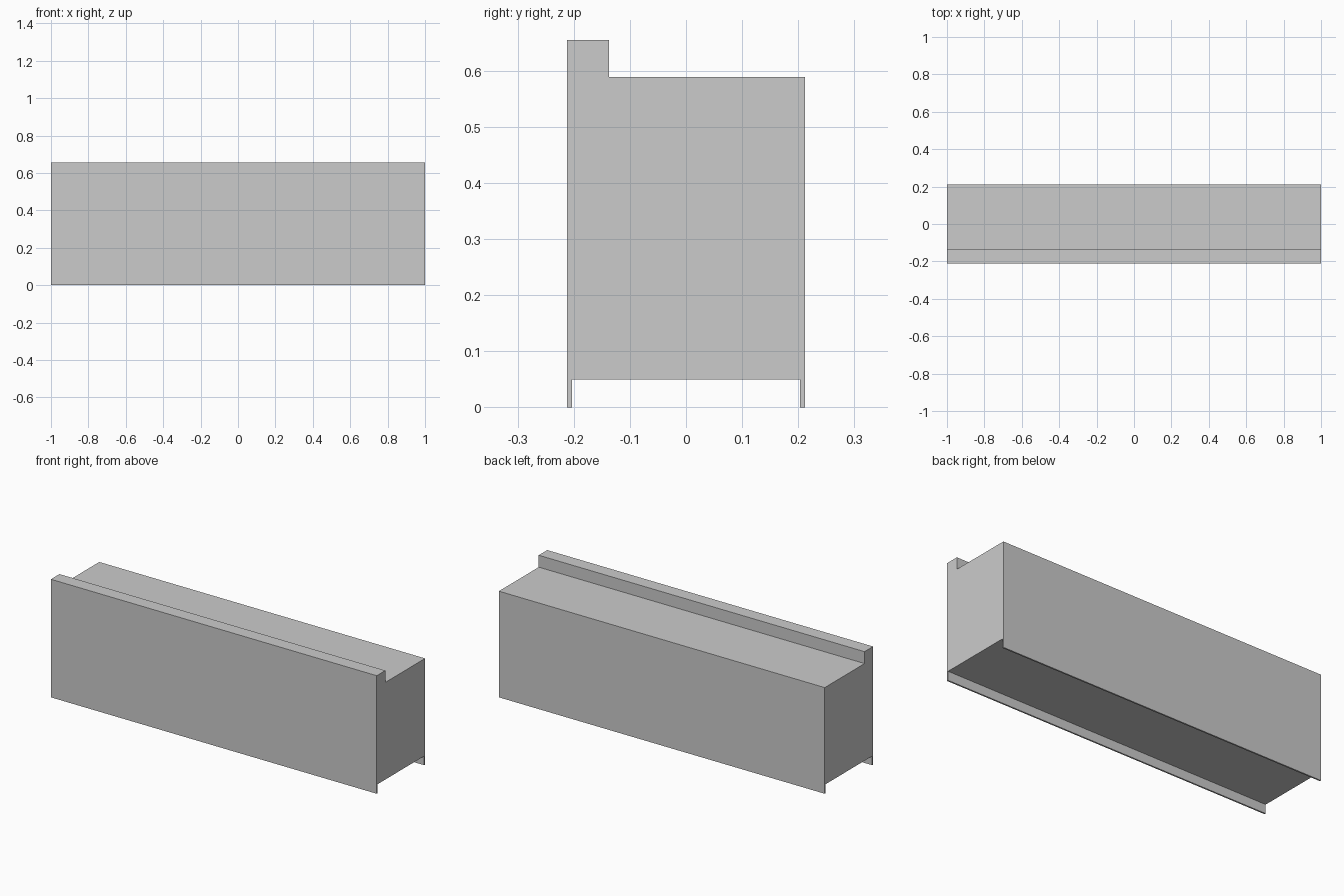
import bpy, bmesh

if "Cube" in bpy.data.objects:
    bpy.data.objects.remove(bpy.data.objects["Cube"])

# Side profile (y, z): solid body, raised front lip, open channel between two thin skirts
W, T = 0.212, 0.0085
profile = [(-W, 0), (-W + T, 0), (-W + T, 0.05), (W - T, 0.05), (W - T, 0), (W, 0),
           (W, 0.589), (-0.137, 0.589), (-0.137, 0.655), (-W, 0.655)]

# Extrude the profile along the full length
bm = bmesh.new()
end = bm.faces.new([bm.verts.new((-1, y, z)) for y, z in profile])
ext = bmesh.ops.extrude_face_region(bm, geom=[end], use_keep_orig=True)
moved = [g for g in ext["geom"] if isinstance(g, bmesh.types.BMVert)]
bmesh.ops.translate(bm, verts=moved, vec=(2, 0, 0))
bmesh.ops.recalc_face_normals(bm, faces=bm.faces)

mesh = bpy.data.meshes.new("counter_body")
bm.to_mesh(mesh)
bm.free()
bpy.context.collection.objects.link(bpy.data.objects.new("counter_body", mesh))
